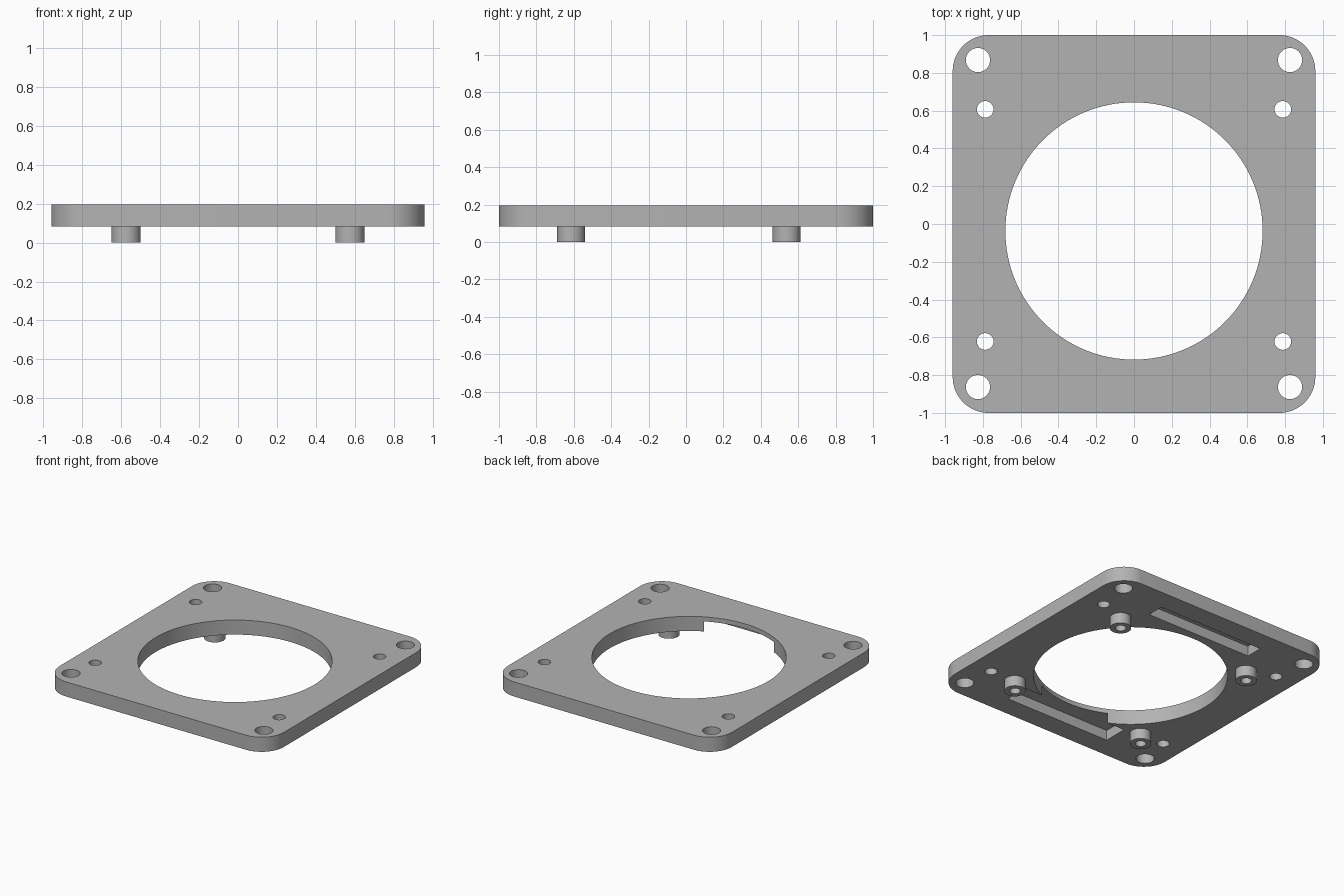
import bpy
import bmesh
import math
from mathutils import Matrix, Vector

cube = bpy.data.objects.get("Cube")
if cube:
    bpy.data.objects.remove(cube, do_unlink=True)

# Main dimensions
HALF_X, HALF_Y, CORNER_R = 0.96, 1.0, 0.19
Z_PLATE, Z_TOP = 0.082, 0.195
Z_POCKET = 0.16
CENTRE_Y = -0.037

grey = bpy.data.materials.new("plain grey")
grey.use_nodes = True
colour = (0.45, 0.45, 0.45, 1)
grey.diffuse_color = colour
grey.node_tree.nodes["Principled BSDF"].inputs["Base Color"].default_value = colour


def make_object(name, bm):
    bmesh.ops.recalc_face_normals(bm, faces=bm.faces)
    mesh = bpy.data.meshes.new(name)
    bm.to_mesh(mesh)
    bm.free()
    mesh.materials.append(grey)
    obj = bpy.data.objects.new(name, mesh)
    bpy.context.collection.objects.link(obj)
    return obj


def add_cylinder(bm, x, y, radius, z0, z1, sides=48):
    bmesh.ops.create_cone(bm, cap_ends=True, segments=sides, radius1=radius, radius2=radius,
                          depth=z1 - z0, matrix=Matrix.Translation((x, y, (z0 + z1) / 2)))


def add_box(bm, x0, x1, y0, y1, z0, z1):
    place = Matrix.Translation(((x0 + x1) / 2, (y0 + y1) / 2, (z0 + z1) / 2))
    size = Matrix.Diagonal((x1 - x0, y1 - y0, z1 - z0, 1))
    bmesh.ops.create_cube(bm, size=1, matrix=place @ size)


def cut(target, cutter):
    cutter.hide_render = True
    mod = target.modifiers.new("cut", "BOOLEAN")
    mod.operation = "DIFFERENCE"
    mod.solver = "EXACT"
    mod.object = cutter
    bpy.context.view_layer.objects.active = target
    bpy.ops.object.modifier_apply(modifier=mod.name)
    bpy.data.objects.remove(cutter, do_unlink=True)


def smooth(obj):
    bpy.ops.object.select_all(action="DESELECT")
    obj.select_set(True)
    bpy.context.view_layer.objects.active = obj
    bpy.ops.object.shade_smooth_by_angle(angle=math.radians(30))


# Plate: rounded rectangle, extruded
bm = bmesh.new()
STEPS = 16
outline = []
for quarter, (sx, sy) in enumerate([(1, 1), (-1, 1), (-1, -1), (1, -1)]):
    for i in range(STEPS + 1):
        a = (quarter + i / STEPS) * math.pi / 2
        outline.append(bm.verts.new((sx * (HALF_X - CORNER_R) + CORNER_R * math.cos(a),
                                     sy * (HALF_Y - CORNER_R) + CORNER_R * math.sin(a), Z_PLATE)))
base = bm.faces.new(outline)
extruded = bmesh.ops.extrude_face_region(bm, geom=[base], use_keep_orig=True)["geom"]
bmesh.ops.translate(bm, vec=Vector((0, 0, Z_TOP - Z_PLATE)),
                    verts=[v for v in extruded if isinstance(v, bmesh.types.BMVert)])
plate = make_object("mounting_plate", bm)

# Central opening, corner holes and small screw holes
bm = bmesh.new()
add_cylinder(bm, 0, CENTRE_Y, 0.681, 0, 0.3, 128)
for side in (-1, 1):
    for y in (-0.863, 0.868):
        add_cylinder(bm, side * 0.826, y, 0.064, 0, 0.3)
    for y in (-0.622, 0.607):
        add_cylinder(bm, side * 0.788, y, 0.044, 0, 0.3)
cut(plate, make_object("hole_cutter", bm))

# Pockets on the underside; the front one breaks into the opening
bm = bmesh.new()
add_box(bm, -0.452, 0.452, 0.705, 0.837, 0, Z_POCKET)
add_box(bm, -0.452, 0.452, -0.837, -0.648, 0, Z_POCKET)
cut(plate, make_object("pocket_cutter", bm))
smooth(plate)

# Hollow standoffs below the plate
for x, x_name in ((-0.575, "right"), (0.575, "left")):
    for y, y_name in ((CENTRE_Y - 0.577, "front"), (CENTRE_Y + 0.575, "back")):
        bm = bmesh.new()
        add_cylinder(bm, x, y, 0.075, 0, Z_PLATE)
        standoff = make_object(f"{y_name}_{x_name}_standoff", bm)
        bm = bmesh.new()
        add_cylinder(bm, x, y, 0.038, -0.1, Z_PLATE + 0.05)
        cut(standoff, make_object("bore_cutter", bm))
        smooth(standoff)
